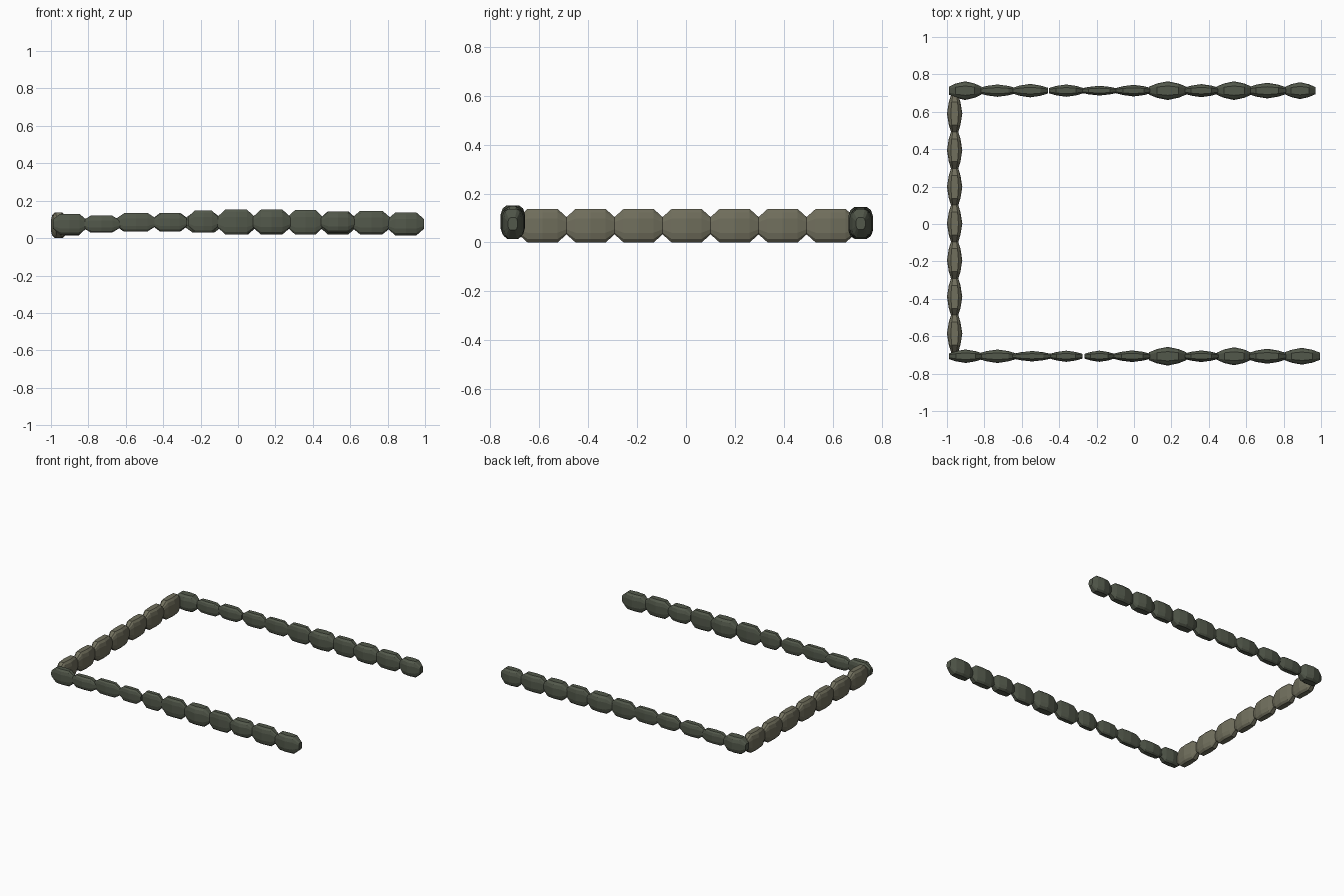
import bpy, bmesh

# rounded cross-section (side, height) and lengthwise rings (t, side scale, height scale)
SECTION = [(0.5, 1), (0.84, 0.8), (1, 0.42), (1, -0.42), (0.84, -0.8), (0.5, -1)]
SECTION += [(-a, -b) for a, b in SECTION]
RINGS = [(0, 0.42, 0.42), (0.21, 0.76, 1), (0.5, 1, 1), (0.79, 0.76, 1), (1, 0.42, 0.42)]


def material(name, rgb):
    m = bpy.data.materials.new(name)
    m.diffuse_color = (*rgb, 1)
    return m


def stone_row(name, stones, offset, along_x, mat):
    """stones: (start, end, half width, bottom, top) along one axis"""
    bm = bmesh.new()
    n = len(SECTION)
    for start, end, hw, z0, z1 in stones:
        zc, hz = (z0 + z1) / 2, (z1 - z0) / 2
        rings = []
        for t, sw, sz in RINGS:
            u = start + (end - start) * t
            ring = []
            for a, b in SECTION:
                v, z = offset + a * hw * sw, zc + b * hz * sz
                ring.append(bm.verts.new((u, v, z) if along_x else (v, u, z)))
            rings.append(ring)
        for r, s in zip(rings, rings[1:]):
            for i in range(n):
                j = (i + 1) % n
                bm.faces.new((r[i], r[j], s[j], s[i]))
        bm.faces.new(rings[0])
        bm.faces.new(rings[-1])
    bmesh.ops.recalc_face_normals(bm, faces=bm.faces[:])
    me = bpy.data.meshes.new(name)
    bm.to_mesh(me)
    bm.free()
    me.materials.append(mat)
    ob = bpy.data.objects.new(name, me)
    bpy.context.collection.objects.link(ob)


dark = material("dark_stone", (0.085, 0.098, 0.07))
light = material("light_stone", (0.165, 0.16, 0.11))

# front row of stones
stone_row("front_stone_row", [
    (-0.99, -0.81, 0.036, 0.02, 0.13), (-0.83, -0.63, 0.036, 0.03, 0.12),
    (-0.65, -0.44, 0.028, 0.035, 0.135), (-0.45, -0.275, 0.03, 0.035, 0.135),
    (-0.265, -0.105, 0.03, 0.03, 0.147), (-0.11, 0.09, 0.031, 0.02, 0.152),
    (0.08, 0.28, 0.05, 0.02, 0.152), (0.265, 0.455, 0.031, 0.02, 0.15),
    (0.445, 0.625, 0.048, 0.03, 0.142), (0.61, 0.815, 0.04, 0.02, 0.146),
    (0.80, 0.995, 0.045, 0.015, 0.137)], -0.707, True, dark)

# back row of stones
stone_row("back_stone_row", [
    (-0.99, -0.815, 0.05, 0.015, 0.13), (-0.83, -0.63, 0.033, 0.03, 0.12),
    (-0.65, -0.46, 0.036, 0.035, 0.13), (-0.455, -0.27, 0.033, 0.035, 0.135),
    (-0.285, -0.085, 0.026, 0.03, 0.135), (-0.10, 0.095, 0.031, 0.02, 0.143),
    (0.08, 0.28, 0.05, 0.02, 0.145), (0.265, 0.455, 0.035, 0.02, 0.145),
    (0.44, 0.63, 0.05, 0.02, 0.143), (0.61, 0.815, 0.042, 0.02, 0.14),
    (0.805, 0.97, 0.045, 0.02, 0.135)], 0.713, True, dark)

# left row of equal, lighter stones
stone_row("left_stone_row", [
    (0.196 * i - 0.103, 0.196 * i + 0.108, 0.041, 0.0, 0.137) for i in range(-3, 4)],
    -0.959, False, light)
